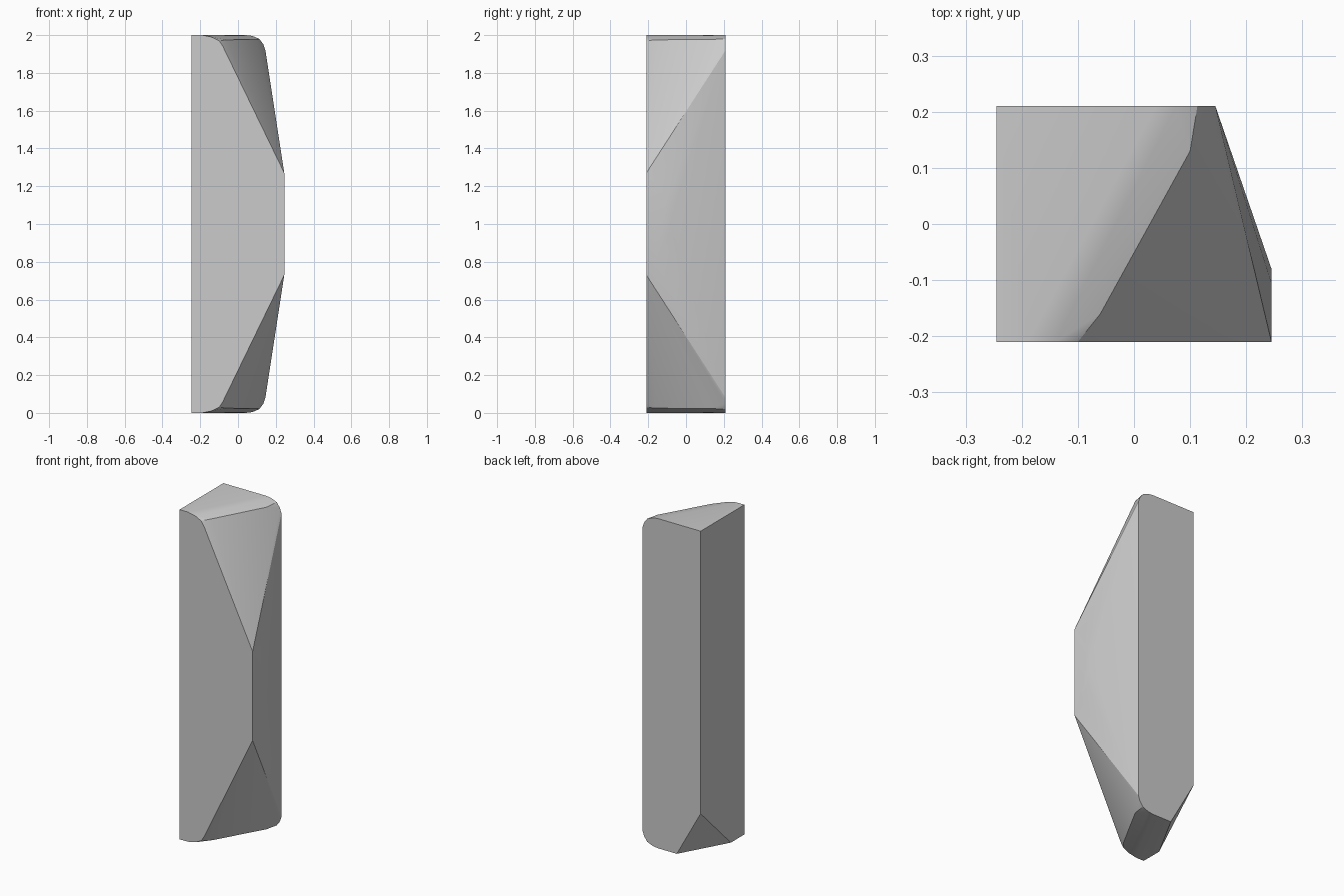
import bpy, bmesh, math
from mathutils import Vector

if "Cube" in bpy.data.objects:
    bpy.data.objects.remove(bpy.data.objects["Cube"])

L, F, B, R = -0.245, -0.21, 0.21, 0.245   # left, front, back, right limits

# Upper half of the outline; mirrored about z = 1
front_profile = [(L, 2), (-0.19, 2), (-0.14, 1.99), (-0.10, 1.97), (-0.08, 1.94), (R, 1.27)]
back_profile = [(L, 2), (0.04, 2), (0.075, 1.996), (0.113, 1.98), (0.135, 1.95), (0.145, 1.92)]
points = [(x, F, z) for x, z in front_profile] + [(x, B, z) for x, z in back_profile]
points += [(-0.06, -0.16, 1.975), (0.10, 0.13, 1.977)]             # top brow edge
points += [(R, -0.155, 1.20), (R, -0.105, 1.12), (R, -0.08, 1.03)]  # curved flat on the right side
points += [(x, y, 2 - z) for x, y, z in points]

bm = bmesh.new()
for p in points:
    bm.verts.new(p)
hull = bmesh.ops.convex_hull(bm, input=bm.verts[:])
bmesh.ops.delete(bm, geom=[v for v in bm.verts if not v.link_faces], context='VERTS')

# Chamfered lower corner at back left
a, b, c = Vector((L, B, 0.286)), Vector((-0.085, B, 0)), Vector((L, -0.08, 0))
n = (b - a).cross(c - a).normalized()
if n.dot(Vector((L, B, 0)) - a) < 0:
    n = -n
bmesh.ops.bisect_plane(bm, geom=bm.verts[:] + bm.edges[:] + bm.faces[:], dist=1e-5,
                       plane_co=a, plane_no=n, clear_outer=True)
bmesh.ops.holes_fill(bm, edges=[e for e in bm.edges if e.is_boundary], sides=0)

# Merge flat triangles into clean faces
bmesh.ops.dissolve_limit(bm, angle_limit=math.radians(0.5), verts=bm.verts[:], edges=bm.edges[:])
bmesh.ops.recalc_face_normals(bm, faces=bm.faces[:])

mesh = bpy.data.meshes.new("faceted_block")
bm.to_mesh(mesh)
bm.free()
block = bpy.data.objects.new("faceted_block", mesh)
bpy.context.collection.objects.link(block)
bpy.context.view_layer.objects.active = block
block.select_set(True)
bpy.ops.object.shade_smooth_by_angle(angle=math.radians(20))
